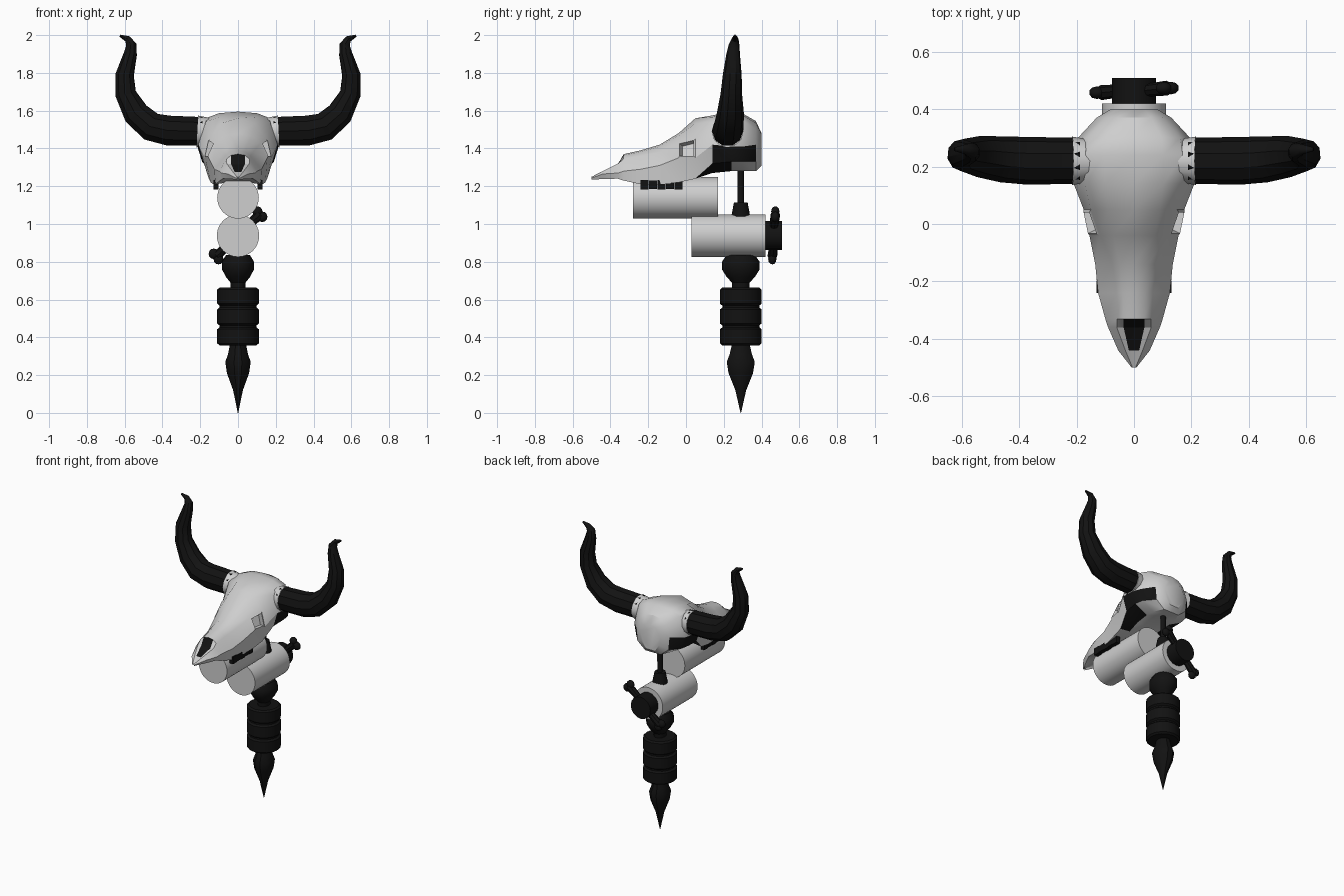
import bpy, bmesh, math
from mathutils import Vector

if "Cube" in bpy.data.objects:
    bpy.data.objects.remove(bpy.data.objects["Cube"], do_unlink=True)


def make_material(name, value):
    mat = bpy.data.materials.new(name)
    mat.use_nodes = True
    colour = (value, value, value, 1)
    mat.diffuse_color = colour
    mat.node_tree.nodes["Principled BSDF"].inputs["Base Color"].default_value = colour
    return mat


bone = make_material("pale_grey", 0.62)
black = make_material("black", 0.006)


def finish(obj, name, mat, angle=35):
    obj.name = name
    if not obj.data.materials:
        obj.data.materials.append(mat)
    bpy.ops.object.select_all(action="DESELECT")
    obj.select_set(True)
    bpy.context.view_layer.objects.active = obj
    bpy.ops.object.shade_smooth_by_angle(angle=math.radians(angle))
    return obj


def object_from_bmesh(bm, name):
    bmesh.ops.recalc_face_normals(bm, faces=bm.faces)
    mesh = bpy.data.meshes.new(name)
    bm.to_mesh(mesh)
    bm.free()
    obj = bpy.data.objects.new(name, mesh)
    bpy.context.collection.objects.link(obj)
    return obj


def rod(name, start, end, radius, mat, sides=16, end_radius=None):
    """Straight cylinder or cone between two points."""
    start, end = Vector(start), Vector(end)
    axis = end - start
    tip = radius if end_radius is None else end_radius
    bpy.ops.mesh.primitive_cone_add(vertices=sides, radius1=radius, radius2=tip,
                                    depth=axis.length, location=(start + end) / 2)
    obj = bpy.context.object
    obj.rotation_euler = axis.to_track_quat("Z", "Y").to_euler()
    return finish(obj, name, mat)


def lathe(name, profile, sides, mat, squeeze=1.0):
    """Turn (radius, height) pairs about the upright handle axis."""
    bm = bmesh.new()
    rings = []
    for radius, z in profile:
        ring = []
        for i in range(sides):
            a = math.tau * i / sides
            ring.append(bm.verts.new((radius * squeeze * math.cos(a), radius * math.sin(a), z)))
        rings.append(ring)
    for low, high in zip(rings, rings[1:]):
        for i in range(sides):
            j = (i + 1) % sides
            bm.faces.new((low[i], low[j], high[j], high[i]))
    bm.faces.new(rings[0])
    bm.faces.new(rings[-1])
    obj = object_from_bmesh(bm, name)
    obj.location.y = HANDLE_Y
    return finish(obj, name, mat)


HANDLE_Y = 0.29

# Skull stations: y, crown z, brow x z, cheek x z, jaw x z
STATIONS = [
    (-.50, 1.25, .005, 1.248, .008, 1.243, .005, 1.235),
    (-.44, 1.275, .03, 1.28, .055, 1.265, .04, 1.238),
    (-.36, 1.315, .06, 1.32, .09, 1.27, .08, 1.24),
    (-.33, 1.37, .06, 1.345, .10, 1.28, .095, 1.23),
    (-.24, 1.39, .065, 1.36, .125, 1.29, .12, 1.21),
    (-.14, 1.42, .08, 1.38, .135, 1.31, .13, 1.21),
    (-.04, 1.48, .12, 1.43, .155, 1.35, .145, 1.22),
    (.05, 1.56, .15, 1.45, .175, 1.35, .155, 1.24),
    (.14, 1.575, .17, 1.54, .21, 1.42, .18, 1.32),
    (.24, 1.595, .17, 1.56, .215, 1.41, .19, 1.33),
    (.30, 1.585, .16, 1.55, .195, 1.41, .18, 1.33),
    (.37, 1.545, .10, 1.50, .13, 1.42, .12, 1.33),
    (.40, 1.48, .06, 1.47, .08, 1.42, .07, 1.36),
]


def section(bm, y, crown, bx, bz, cx, cz, jx, jz):
    drop = 0.05 if y > 0.1 else -0.01
    half = [(bx * .6, crown - (crown - bz) * .25), (bx, bz), (cx, cz), (jx, jz),
            (jx * .5, jz - drop)]
    loop = [(0, crown)] + half + [(0, jz - drop)] + [(-x, z) for x, z in reversed(half)]
    return [bm.verts.new((x, y, z)) for x, z in loop]


# Skull shell, with dark nostril and temple hollows and recessed eye sockets
bm = bmesh.new()
loops = [section(bm, *s) for s in STATIONS]
count = len(loops[0])
sockets = []
for k, (near, far) in enumerate(zip(loops, loops[1:])):
    for i in range(count):
        j = (i + 1) % count
        face = bm.faces.new((near[i], near[j], far[j], far[i]))
        column = min(i, count - 1 - i)
        nostril = column == 0 and k in (1, 2)
        temple = column == 3 and 8 <= k <= 10
        throat = column == 4 and k in (7, 8)
        face.material_index = int(nostril or temple or throat)
        if column == 2 and k == 6:
            sockets.append(face)
bm.faces.new(loops[0])
bm.faces.new(loops[-1])
bmesh.ops.recalc_face_normals(bm, faces=bm.faces)
bmesh.ops.inset_individual(bm, faces=sockets, thickness=.012, depth=.006)
bmesh.ops.inset_individual(bm, faces=sockets, thickness=.008, depth=-.03)
skull = object_from_bmesh(bm, "skull")
skull.data.materials.append(bone)
skull.data.materials.append(black)
finish(skull, "skull", bone, 32)

# Horn path: x, y, z, radius
HORN = [
    (.19, .22, 1.49, .08), (.37, .22, 1.495, .083), (.46, .225, 1.515, .08),
    (.54, .235, 1.585, .072), (.595, .24, 1.69, .057), (.60, .245, 1.79, .05),
    (.57, .25, 1.9, .036), (.565, .255, 1.95, .028), (.585, .26, 1.98, .018),
    (.625, .26, 1.997, .006),
]

for side, label in ((1, "left"), (-1, "right")):
    curve = bpy.data.curves.new(label + "_horn", "CURVE")
    curve.dimensions = "3D"
    curve.bevel_depth = 1
    curve.bevel_resolution = 3
    curve.use_fill_caps = True
    spline = curve.splines.new("POLY")
    spline.points.add(len(HORN) - 1)
    for point, (x, y, z, radius) in zip(spline.points, HORN):
        point.co = (side * x, y, z, 1)
        point.radius = radius
    horn = bpy.data.objects.new(label + "_horn", curve)
    bpy.context.collection.objects.link(horn)
    bpy.ops.object.select_all(action="DESELECT")
    horn.select_set(True)
    bpy.context.view_layer.objects.active = horn
    bpy.ops.object.convert(target="MESH")
    finish(bpy.context.object, label + "_horn", black)

    # Bone socket holding the horn
    rod(label + "_horn_base", (side * .12, .22, 1.485), (side * .215, .22, 1.49),
        .07, bone, 12, .084)

    # Row of cheek teeth
    for n in range(5):
        y = -.22 + n * .045
        bpy.ops.mesh.primitive_cube_add(size=1, location=(side * .117, y, 1.207))
        tooth = bpy.context.object
        tooth.scale = (.028, .042, .05 - .006 * (n % 2))
        finish(tooth, f"{label}_tooth_{n + 1}", black)

    # Wing of the clamp screw
    hub = Vector((side * .04, .465, .94 + side * .04))
    end = Vector((side * .115, .465 + side * .008, .94 + side * .11))
    rod(label + "_screw_wing", hub, end, .022, black, 8, .026)
    for n, (dx, dz) in enumerate(((.014, -.012), (-.012, .016))):
        bpy.ops.mesh.primitive_uv_sphere_add(segments=10, ring_count=6,
            location=end + Vector((side * dx, 0, side * dz)))
        knob = bpy.context.object
        knob.scale = (.028, .022, .028)
        finish(knob, f"{label}_wing_knob_{n + 1}", black, 60)

# Two stacked barrels with the clamp screw and the post to the skull
rod("upper_barrel", (0, -.28, 1.139), (0, .17, 1.139), .11, bone, 40)
rod("lower_barrel", (0, .03, .938), (0, .42, .938), .112, bone, 40)
rod("clamp_screw", (0, .42, .94), (0, .508, .94), .077, black, 16)
rod("post", (0, HANDLE_Y, 1.04), (0, HANDLE_Y, 1.34), .018, black, 12)
rod("post_nut", (0, HANDLE_Y, 1.04), (0, HANDLE_Y, 1.115), .05, black, 12, .036)

# Handle: knob, ribbed grip and pointed spike
lathe("handle_knob", [(.045, .65), (.047, .69), (.075, .72), (.1, .76),
                      (.1, .8), (.075, .835)], 12, black, .85)
ribs = []
for bottom in (.358, .463, .568):
    top = bottom + .095
    ribs += [(.098, bottom), (.11, bottom + .01), (.11, top - .01), (.098, top)]
lathe("ribbed_grip", ribs, 16, black)
lathe("spike", [(.0015, 0), (.03, .12), (.068, .21), (.078, .27), (.062, .31),
                (.05, .36)], 10, black, .86)
